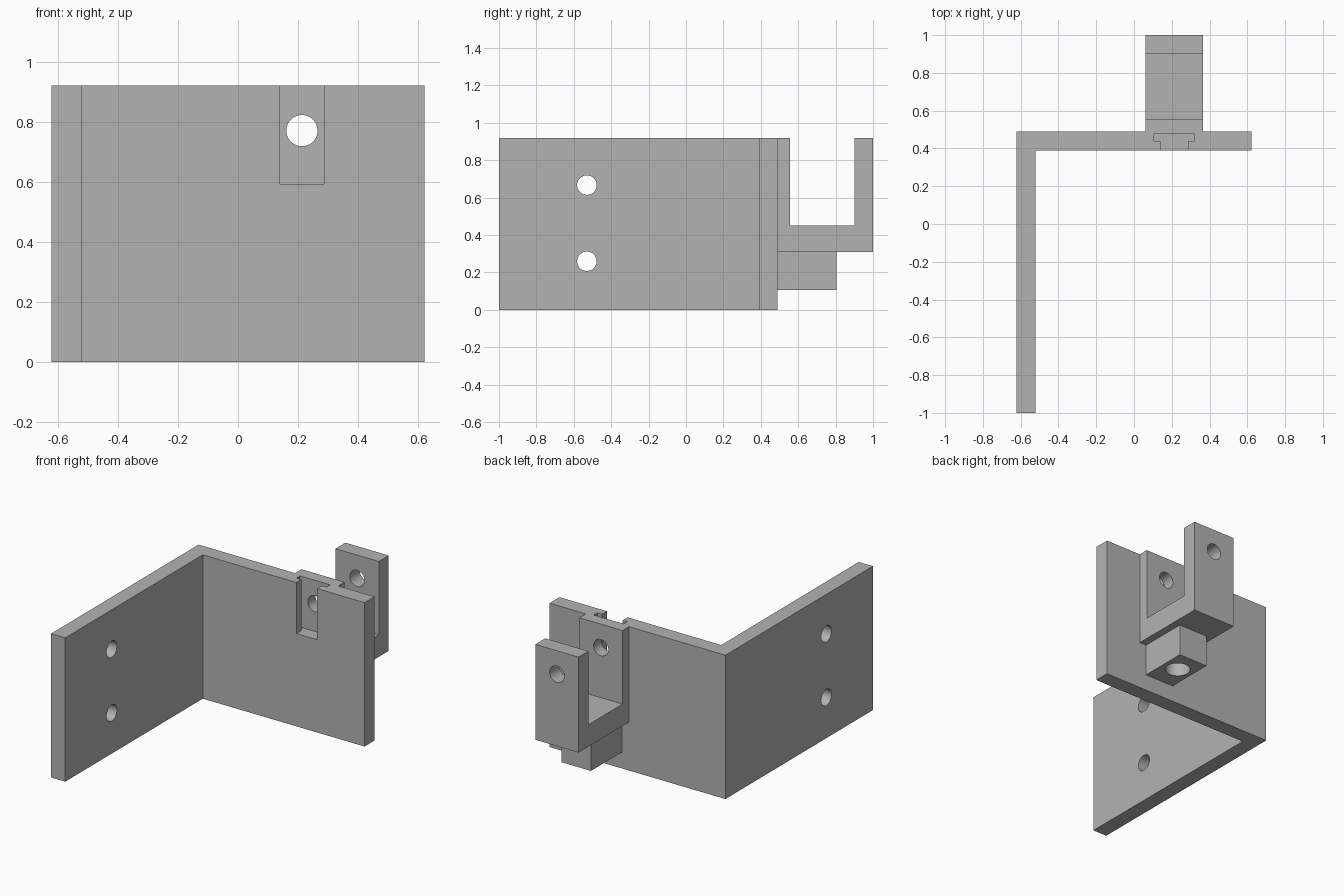
import bpy
import bmesh
import math
from mathutils import Matrix, Vector

cube = bpy.data.objects.get("Cube")
if cube:
    bpy.data.objects.remove(cube, do_unlink=True)

grey = bpy.data.materials.new("plain grey")
grey.use_nodes = True
GREY = (0.45, 0.45, 0.45, 1)
grey.diffuse_color = GREY
grey.node_tree.nodes["Principled BSDF"].inputs["Base Color"].default_value = GREY


def finish(name, bm):
    bmesh.ops.recalc_face_normals(bm, faces=bm.faces)
    mesh = bpy.data.meshes.new(name)
    bm.to_mesh(mesh)
    bm.free()
    mesh.materials.append(grey)
    obj = bpy.data.objects.new(name, mesh)
    bpy.context.collection.objects.link(obj)
    return obj


def extrude(name, points, depth):
    """Closed profile of 3D points, pushed along the depth vector."""
    bm = bmesh.new()
    face = bm.faces.new([bm.verts.new(p) for p in points])
    result = bmesh.ops.extrude_face_region(bm, geom=[face], use_keep_orig=True)
    moved = [g for g in result["geom"] if isinstance(g, bmesh.types.BMVert)]
    bmesh.ops.translate(bm, verts=moved, vec=Vector(depth))
    return finish(name, bm)


def cylinder(name, centre, radius, length, axis):
    bm = bmesh.new()
    turn = Vector((0, 0, 1)).rotation_difference(Vector(axis)).to_matrix().to_4x4()
    bmesh.ops.create_cone(bm, cap_ends=True, segments=48, radius1=radius,
                          radius2=radius, depth=length,
                          matrix=Matrix.Translation(centre) @ turn)
    return finish(name, bm)


def cut(obj, *cutters):
    bpy.context.view_layer.objects.active = obj
    for cutter in cutters:
        mod = obj.modifiers.new("cut", "BOOLEAN")
        mod.operation = "DIFFERENCE"
        mod.solver = "EXACT"
        mod.object = cutter
        bpy.ops.object.modifier_apply(modifier=mod.name)


# Main dimensions
HALF_X, WALL, TOP = 0.622, 0.10, 0.92
FRONT, BACK, END = -1.0, 0.49, 1.0
INNER = BACK - WALL
MID = 0.213          # centre line of the slot, fork and block
HOLE_Z = 0.77
HOLE_R = 0.052

# L-shaped plate
corner_plate = extrude("corner_plate", [
    (-HALF_X, FRONT, 0), (-HALF_X + WALL, FRONT, 0), (-HALF_X + WALL, INNER, 0),
    (HALF_X, INNER, 0), (HALF_X, BACK, 0), (-HALF_X, BACK, 0)], (0, 0, TOP))

# U-shaped fork behind the plate
FORK_HALF, FORK_Z, FLOOR = 0.153, 0.31, 0.45
left = MID - FORK_HALF
fork = extrude("fork", [
    (left, BACK, FORK_Z), (left, END, FORK_Z), (left, END, TOP),
    (left, 0.90, TOP), (left, 0.90, FLOOR), (left, 0.555, FLOOR),
    (left, 0.555, TOP), (left, BACK, TOP)], (2 * FORK_HALF, 0, 0))

# Socket block under the fork
B, BLOCK_Y, BLOCK_Z = 0.104, 0.805, 0.105
socket_block = extrude("socket_block", [
    (MID - B, BACK, BLOCK_Z), (MID + B, BACK, BLOCK_Z),
    (MID + B, BLOCK_Y, BLOCK_Z), (MID - B, BLOCK_Y, BLOCK_Z)],
    (0, 0, FORK_Z - BLOCK_Z))

# T-shaped slot, open at the top and front of the plate
N, W, STEP, DEEP = 0.073, 0.106, 0.44, 0.476
slot = extrude("slot_cutter", [
    (MID - N, INNER - 0.1, 0.593), (MID + N, INNER - 0.1, 0.593),
    (MID + N, STEP, 0.593), (MID + W, STEP, 0.593),
    (MID + W, DEEP, 0.593), (MID - W, DEEP, 0.593),
    (MID - W, STEP, 0.593), (MID - N, STEP, 0.593)], (0, 0, 0.5))

# Round holes
pin_hole = cylinder("pin_hole_cutter", (MID, 0.7, HOLE_Z), HOLE_R, 1, (0, 1, 0))
screw_holes = [cylinder("screw_hole_cutter", (-HALF_X + WALL / 2, -0.53, z),
                        HOLE_R, 0.4, (1, 0, 0)) for z in (0.26, 0.667)]
socket_hole = cylinder("socket_hole_cutter", (MID, 0.66, BLOCK_Z), 0.075, 0.38, (0, 0, 1))

cut(corner_plate, slot, pin_hole, *screw_holes)
cut(fork, pin_hole)
cut(socket_block, socket_hole)
for cutter in (slot, pin_hole, socket_hole, *screw_holes):
    bpy.data.objects.remove(cutter, do_unlink=True)

# Smooth hole walls, sharp edges elsewhere
bpy.ops.object.select_all(action="DESELECT")
for part in (corner_plate, fork, socket_block):
    part.select_set(True)
bpy.context.view_layer.objects.active = corner_plate
bpy.ops.object.shade_smooth_by_angle(angle=math.radians(30))
